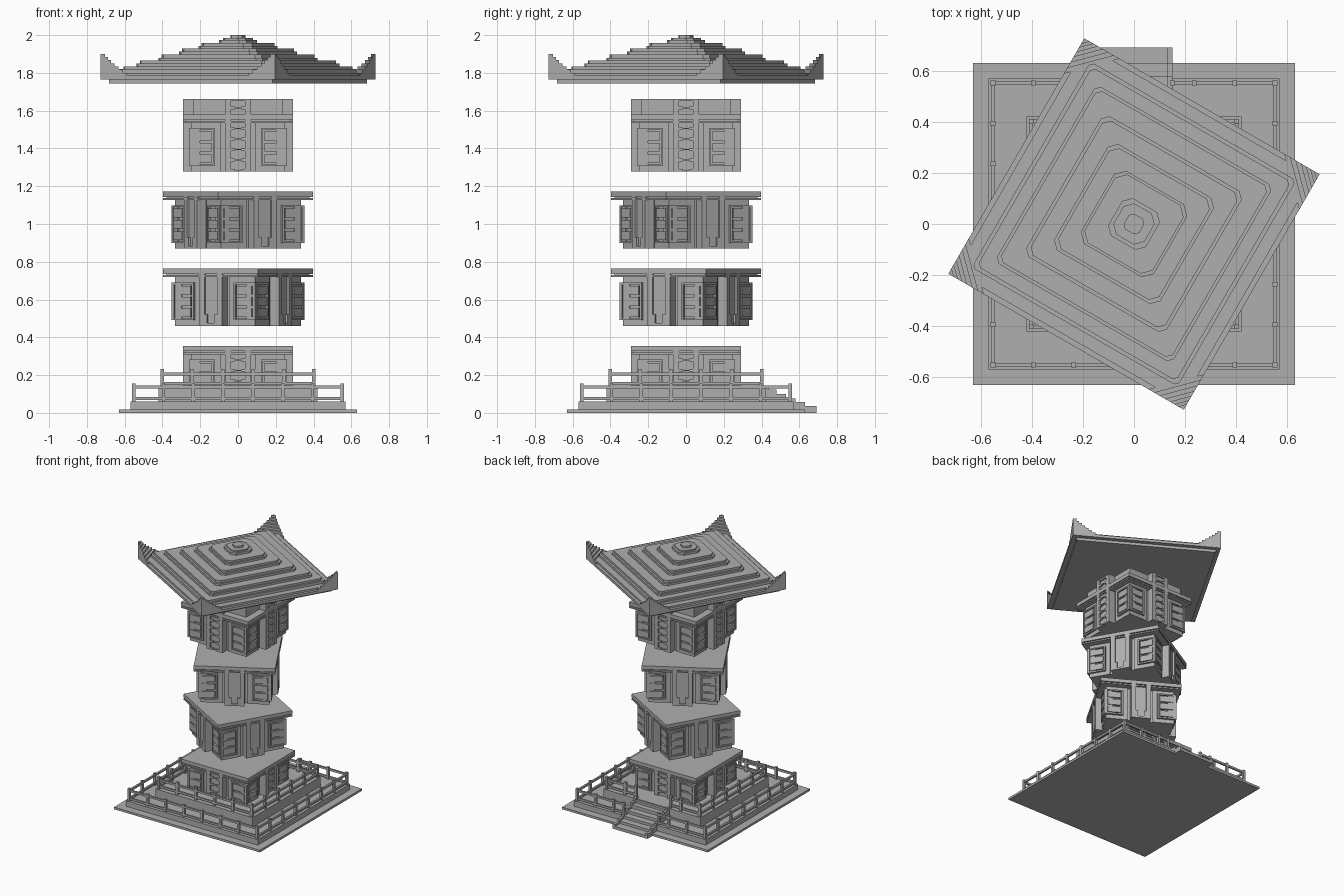
import bpy, bmesh, math
from mathutils import Matrix

if "Cube" in bpy.data.objects:
    bpy.data.objects.remove(bpy.data.objects["Cube"])

grey = bpy.data.materials.new("stone grey")
grey.diffuse_color = (0.43, 0.43, 0.43, 1)
grey.use_nodes = True
grey.node_tree.nodes["Principled BSDF"].inputs["Base Color"].default_value = grey.diffuse_color


def prism(bm, pts, z0, z1, turn=0):
    """Extrude a flat outline between two heights, turned about z."""
    m = Matrix.Rotation(turn, 4, 'Z')
    low = [bm.verts.new(m @ Matrix.Translation((x, y, z0)).translation) for x, y in pts]
    top = [bm.verts.new(m @ Matrix.Translation((x, y, z1)).translation) for x, y in pts]
    bm.faces.new(low[::-1])
    bm.faces.new(top)
    n = len(pts)
    for i in range(n):
        j = (i + 1) % n
        bm.faces.new((low[i], low[j], top[j], top[i]))


def box(bm, x0, x1, y0, y1, z0, z1, turn=0):
    prism(bm, [(x0, y0), (x1, y0), (x1, y1), (x0, y1)], z0, z1, turn)


def square(bm, h, z0, z1, cut=0):
    """Square slab, optionally with clipped corners."""
    if cut:
        c = h - cut
        prism(bm, [(c, -h), (h, -c), (h, c), (c, h), (-c, h), (-h, c), (-h, -c), (-c, -h)], z0, z1)
    else:
        box(bm, -h, h, -h, h, z0, z1)


def finish(bm, name, z=0, turn=0):
    bmesh.ops.recalc_face_normals(bm, faces=bm.faces)
    me = bpy.data.meshes.new(name)
    bm.to_mesh(me)
    bm.free()
    me.materials.append(grey)
    ob = bpy.data.objects.new(name, me)
    ob.location.z = z
    ob.rotation_euler.z = math.radians(turn)
    bpy.context.collection.objects.link(ob)


SIDES = [k * math.pi / 2 for k in range(4)]


def carved_column(bm, a, top, beads):
    """Column on one wall with a sunken bead chain or pendant."""
    face, core = -0.29, -0.277
    box(bm, -0.07, 0.07, core, -0.2, 0, top, a)
    for s in (-1, 1):
        x0, x1 = sorted((s * 0.038, s * 0.07))
        box(bm, x0, x1, face, core, 0, top, a)
    if beads:
        # bars between the sunken beads
        pitch = 0.055
        n = int(top / pitch)
        for i in range(n):
            z = 0.005 + i * pitch
            box(bm, -0.038, -0.015, face, core, z - 0.005, z + 0.01, a)
            box(bm, 0.015, 0.038, face, core, z - 0.005, z + 0.01, a)
            box(bm, -0.015, 0.015, face, core, z, z + 0.005, a)
        box(bm, -0.038, 0.038, face, core, top - 0.012, top, a)
    else:
        # narrowing foot of the pendant
        for s in (-1, 1):
            x0, x1 = sorted((s * 0.022, s * 0.038))
            box(bm, x0, x1, face, core, 0, 0.06, a)
        box(bm, -0.022, 0.022, face, core, 0, 0.015, a)


def storey(name, z, turn, beads, extra=0):
    bm = bmesh.new()
    top = 0.303 + extra
    square(bm, 0.235, 0, top)
    # two-layer cornice
    square(bm, 0.278, 0.258, 0.303)
    square(bm, 0.29, 0.275, 0.303)
    square(bm, 0.29, 0.258, 0.268)
    for a in SIDES:
        carved_column(bm, a, top, beads)
        for s in (-1, 1):
            def slab(u0, u1, y, z0, z1):
                x0, x1 = sorted((s * u0, s * u1))
                box(bm, x0, x1, y, -0.2, z0, z1, a)
            slab(0.09, 0.245, -0.245, 0, 0.26)
            # window frame and three panes
            slab(0.122, 0.133, -0.26, 0.03, 0.23)
            slab(0.24, 0.254, -0.26, 0.03, 0.23)
            for zz in (0.03, 0.22):
                slab(0.122, 0.254, -0.26, zz, zz + 0.01)
            for i in range(3):
                slab(0.14, 0.234, -0.26, 0.046 + i * 0.06, 0.092 + i * 0.06)
    finish(bm, name, z, turn)


storey("first_storey", 0.052, 0, True)
storey("second_storey", 0.461, -30, False)
storey("third_storey", 0.869, 30, False)
storey("fourth_storey", 1.277, 0, True, 0.083)

# Stepped base
bm = bmesh.new()
square(bm, 0.63, 0, 0.017)
square(bm, 0.57, 0.017, 0.06)
square(bm, 0.42, 0.06, 0.135)
finish(bm, "base_terraces")


def railing(name, h, z0, z1, rails, posts):
    bm = bmesh.new()
    t = 0.009
    for k, a in enumerate(SIDES):
        back = k == 2  # opening for the stairs
        for i in range(posts):
            x = -h + 2 * h * i / posts
            if not (back and abs(x) < 0.15):
                box(bm, x - t, x + t, -h - t, -h + t, z0, z1, a)
        spans = [(-h, -0.15), (0.15, h)] if back else [(-h, h)]
        for x0, x1 in spans:
            for r in rails:
                box(bm, x0, x1, -h - 0.007, -h + 0.007, r, r + 0.015, a)
            if back:
                e = x0 if x0 > 0 else x1
                box(bm, e - t, e + t, -h - t, -h + t, z0, z1, a)
    finish(bm, name)


railing("lower_railing", 0.552, 0.06, 0.155, (0.068, 0.13), 7)
railing("upper_railing", 0.402, 0.135, 0.232, (0.148, 0.198), 5)

# Stairs at the back with raised stringers
bm = bmesh.new()
steps = [(0.69, 0.022), (0.63, 0.042), (0.58, 0.062), (0.53, 0.085), (0.48, 0.11), (0.44, 0.128)]
for y, z in steps:
    box(bm, -0.13, 0.13, 0.4, y, 0, z)
    for s in (-1, 1):
        x0, x1 = sorted((s * 0.13, s * 0.15))
        box(bm, x0, x1, 0.4, y, 0, z + 0.015)
finish(bm, "back_stairs")

# Stepped pyramid roof
bm = bmesh.new()
layers = [(0.50, 1.765, 0), (0.532, 1.785, 0), (0.512, 1.80, 0), (0.465, 1.82, 0.015),
          (0.45, 1.835, 0.015), (0.40, 1.85, 0.02), (0.388, 1.865, 0.02), (0.318, 1.88, 0.025),
          (0.305, 1.897, 0.025), (0.24, 1.913, 0.03), (0.228, 1.928, 0.03), (0.165, 1.943, 0.035),
          (0.155, 1.957, 0.035), (0.085, 1.975, 0.03), (0.07, 1.985, 0.03), (0.035, 2.0, 0.015)]
z = 1.745
for h, top, cut in layers:
    square(bm, h, z, top, cut)
    z = top
finish(bm, "stepped_roof", 0, -30)

# Upturned corner horns
bm = bmesh.new()
h = 0.532
for a in SIDES:
    z = 1.785
    for i, s in enumerate((0.16, 0.135, 0.11, 0.085, 0.063, 0.043, 0.026)):
        top = 1.80 + i * 0.0168
        prism(bm, [(h, h), (h - s, h), (h, h - s)], z, top, a)
        z = top
finish(bm, "roof_horns", 0, -30)
